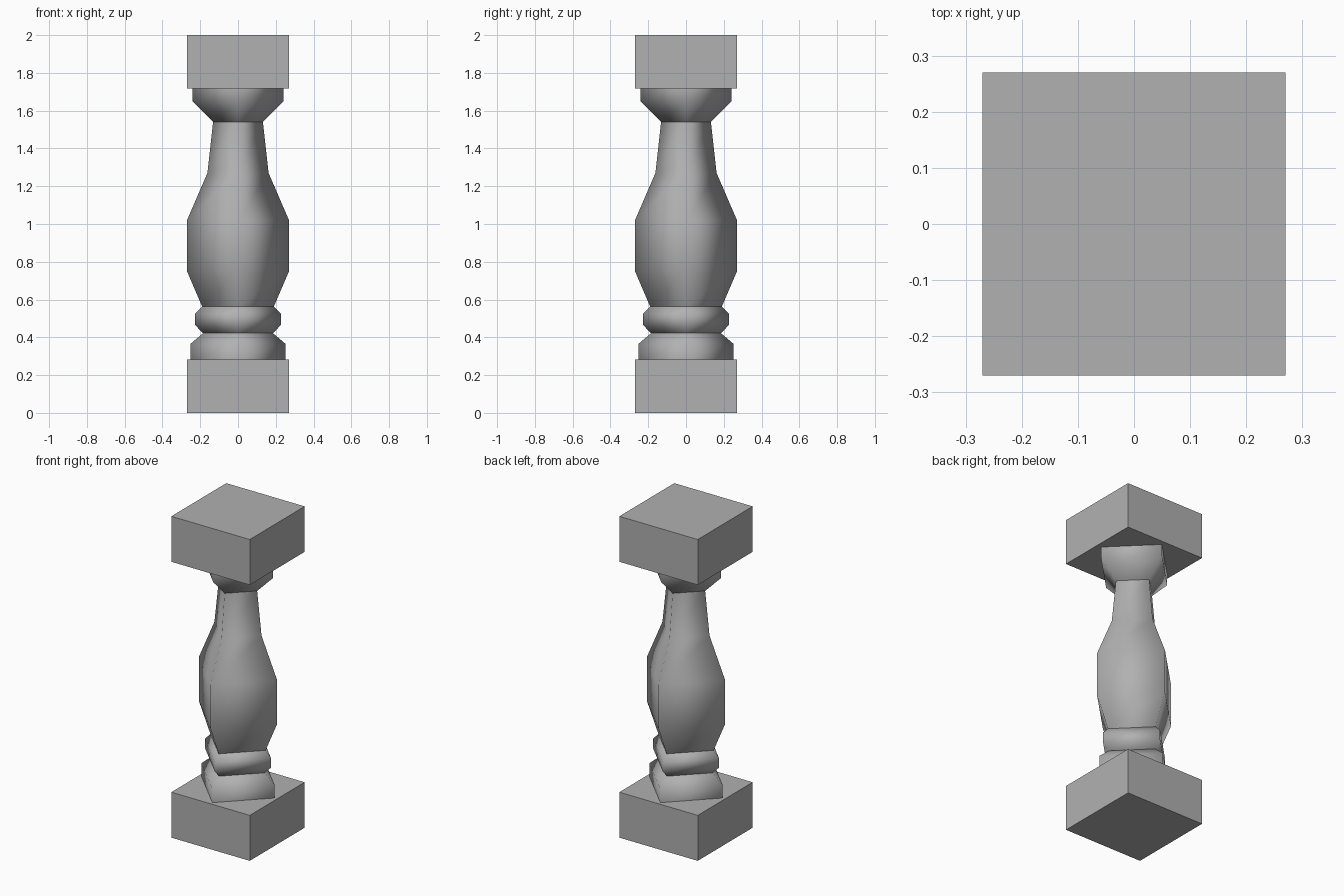
import bpy, bmesh
from math import cos, sin, pi

if "Cube" in bpy.data.objects:
    bpy.data.objects.remove(bpy.data.objects["Cube"])

HALF = 0.27      # half width of the end blocks
SIDES = 4        # the turned shaft is four-sided, corners on the axes

stone = bpy.data.materials.new("dark_grey")
stone.diffuse_color = (0.44, 0.44, 0.44, 1)
stone.use_nodes = True
stone.node_tree.nodes["Principled BSDF"].inputs["Base Color"].default_value = stone.diffuse_color


def block(name, z0, z1):
    bpy.ops.mesh.primitive_cube_add(size=1, location=(0, 0, (z0 + z1) / 2))
    ob = bpy.context.object
    ob.name = name
    ob.scale = (2 * HALF, 2 * HALF, z1 - z0)
    bpy.ops.object.transform_apply(location=False, rotation=False, scale=True)
    ob.data.materials.append(stone)


def turned(name, profile):
    """Smooth-shaded lathe of (radius, z) points with low side count."""
    bm = bmesh.new()
    rings = [[bm.verts.new((r * cos(2 * pi * i / SIDES), r * sin(2 * pi * i / SIDES), z))
              for i in range(SIDES)] for r, z in profile]
    for a, b in zip(rings, rings[1:]):
        for i in range(SIDES):
            j = (i + 1) % SIDES
            bm.faces.new((a[i], a[j], b[j], b[i])).smooth = True
    mesh = bpy.data.meshes.new(name)
    bm.to_mesh(mesh)
    bm.free()
    mesh.materials.append(stone)
    bpy.context.collection.objects.link(bpy.data.objects.new(name, mesh))


# Square end blocks
block("bottom_block", 0, 0.283)
block("top_block", 1.717, 2.0)

# Shaft sections, split at the creases
turned("base_collar", [(0.252, 0.283), (0.252, 0.365), (0.185, 0.422)])
turned("ring", [(0.185, 0.422), (0.227, 0.465), (0.227, 0.525), (0.19, 0.563)])
turned("belly_and_neck", [(0.19, 0.563), (0.27, 0.75), (0.27, 1.02),
                          (0.162, 1.27), (0.132, 1.54)])
turned("capital", [(0.132, 1.54), (0.242, 1.65), (0.242, 1.717)])
